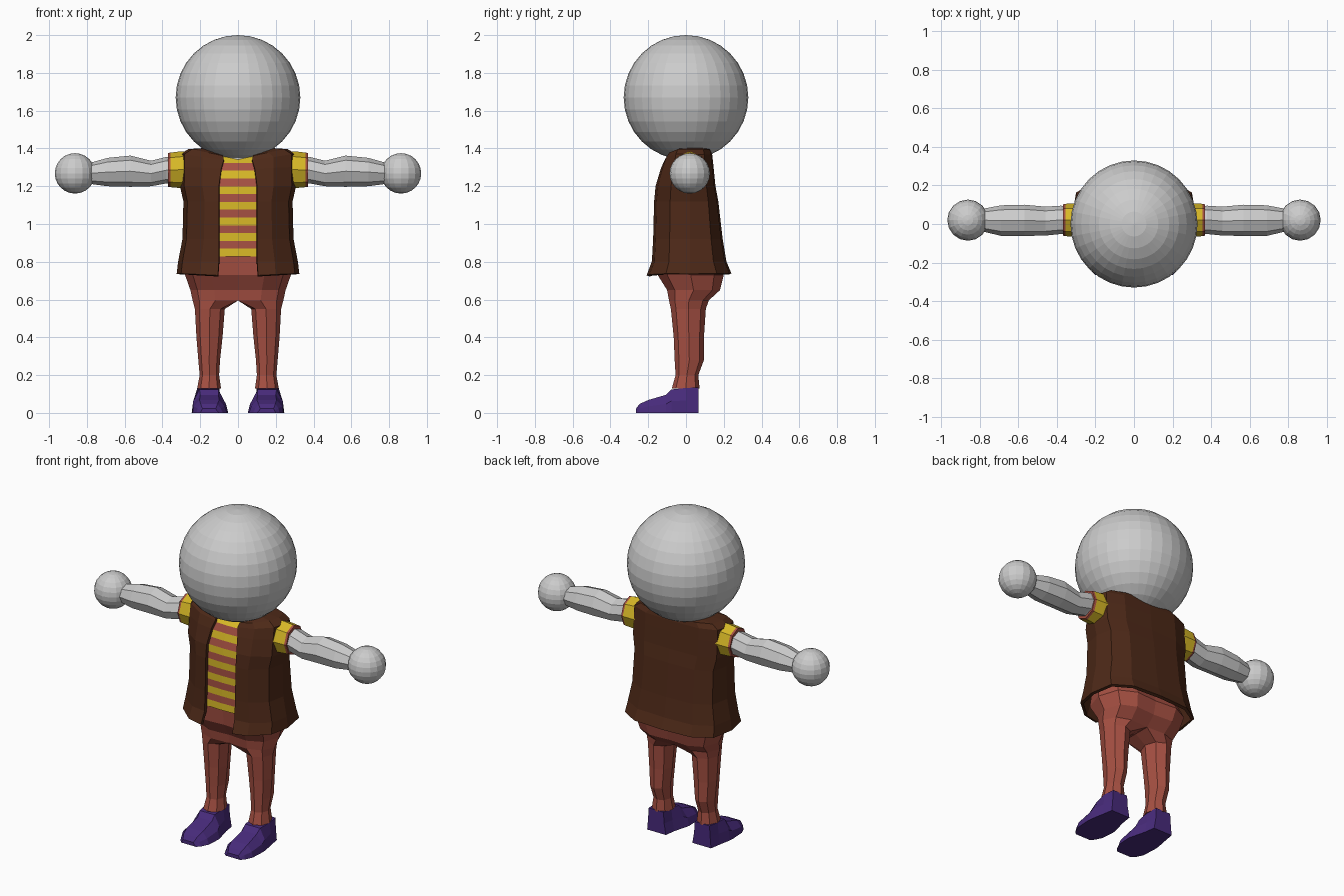
import bpy, bmesh, math
from mathutils import Matrix

if "Cube" in bpy.data.objects:
    bpy.data.objects.remove(bpy.data.objects["Cube"])


def material(name, r, g, b):
    m = bpy.data.materials.new(name)
    m.diffuse_color = (r, g, b, 1)
    m.use_nodes = True
    m.node_tree.nodes["Principled BSDF"].inputs["Base Color"].default_value = m.diffuse_color
    return m


BROWN = material("brown", 0.075, 0.022, 0.009)
RED = material("red", 0.38, 0.08, 0.055)
YELLOW = material("yellow", 0.68, 0.48, 0.02)
PURPLE = material("purple", 0.065, 0.024, 0.2)


def finish(name, bm, mats=(), mirror=False, thickness=0):
    bmesh.ops.recalc_face_normals(bm, faces=bm.faces)
    me = bpy.data.meshes.new(name)
    bm.to_mesh(me)
    bm.free()
    for m in mats:
        me.materials.append(m)
    ob = bpy.data.objects.new(name, me)
    bpy.context.collection.objects.link(ob)
    if mirror:
        ob.modifiers.new("mirror", 'MIRROR')
    if thickness:
        s = ob.modifiers.new("cloth", 'SOLIDIFY')
        s.thickness = thickness
        s.offset = 0
    return ob


def loft(name, rings, mats=(), closed=True, band=lambda i: 0, **kw):
    """Skin a list of point rings; closed rings get end caps."""
    bm = bmesh.new()
    vs = [[bm.verts.new(p) for p in r] for r in rings]
    n = len(rings[0])
    for i in range(len(vs) - 1):
        for j in range(n if closed else n - 1):
            k = (j + 1) % n
            f = bm.faces.new((vs[i][j], vs[i][k], vs[i + 1][k], vs[i + 1][j]))
            f.material_index = band(i)
    if closed:
        bm.faces.new(vs[0][::-1]).material_index = band(0)
        bm.faces.new(vs[-1]).material_index = band(len(vs) - 2)
    return finish(name, bm, mats, **kw)


def ball(name, loc, r, seg, rings, mirror=False):
    bm = bmesh.new()
    bmesh.ops.create_uvsphere(bm, u_segments=seg, v_segments=rings, radius=r,
                              matrix=Matrix.Translation(loc))
    return finish(name, bm, mirror=mirror)


ANG = [math.pi / 4 * k for k in range(8)]


def ring_x(x, z0, z1, y0, y1):
    """Eight-sided section across an arm."""
    return [(x, (y0 + y1) / 2 + (y1 - y0) / 2 * math.cos(a),
             (z0 + z1) / 2 + (z1 - z0) / 2 * math.sin(a)) for a in ANG]


# Head, hands and neck
ball("head", (0, 0, 1.67), 0.33, 32, 16)
ball("hand", (0.863, 0.02, 1.268), 0.107, 16, 12, mirror=True)
loft("neck", [[(r * math.cos(a), 0.02 + 0.7 * r * math.sin(a), z) for a in ANG]
              for z, r in ((1.30, 0.15), (1.365, 0.145), (1.42, 0.09))])

# Arms and short sleeves
loft("arm", [ring_x(*s) for s in (
    (0.28, 1.21, 1.36, -0.05, 0.09), (0.38, 1.215, 1.355, -0.052, 0.095),
    (0.46, 1.20, 1.335, -0.06, 0.09), (0.57, 1.197, 1.362, -0.062, 0.10),
    (0.69, 1.20, 1.35, -0.062, 0.097), (0.78, 1.212, 1.325, -0.04, 0.08))],
    mirror=True)
loft("sleeve", [ring_x(*s) for s in (
    (0.22, 1.19, 1.385, -0.065, 0.107), (0.30, 1.19, 1.385, -0.067, 0.107),
    (0.357, 1.195, 1.378, -0.063, 0.105), (0.37, 1.197, 1.376, -0.06, 0.102))],
    (YELLOW, RED), band=lambda i: int(i == 2), mirror=True)

# Vest: z, front z, opening half-width, half-width, front y, back y
VEST = ((0.735, 0.725, 0.105, 0.316, -0.20, 0.232),
        (0.80, 0.80, 0.10, 0.308, -0.172, 0.205),
        (0.92, 0.92, 0.10, 0.285, -0.165, 0.185),
        (1.12, 1.12, 0.10, 0.28, -0.16, 0.162),
        (1.20, 1.20, 0.10, 0.298, -0.152, 0.147),
        (1.30, 1.29, 0.088, 0.298, -0.125, 0.137),
        (1.365, 1.335, 0.075, 0.298, -0.105, 0.13),
        (1.388, 1.355, 0.08, 0.26, -0.09, 0.125),
        (1.395, 1.37, 0.11, 0.15, -0.05, 0.11))


def vest_ring(z, zf, xi, x, yf, yb):
    m = 0.02
    return [(xi, yf, zf), (max(0.62 * x, xi + 0.01), m + (yf - m) * 0.93, (z + zf) / 2),
            (0.93 * x, m + (yf - m) * 0.55, z), (x, m, z),
            (0.93 * x, m + (yb - m) * 0.65, z), (0.6 * x, m + (yb - m) * 0.95, z),
            (0, yb, z)]


loft("vest", [vest_ring(*v) for v in VEST], (BROWN,), closed=False,
     mirror=True, thickness=0.018)


# Striped shirt following the inside of the vest
def front_back(z):
    for a, b in zip(VEST, VEST[1:]):
        if a[1] <= z <= b[1]:
            t = (z - a[1]) / (b[1] - a[1])
            return [a[k] + (b[k] - a[k]) * t for k in (4, 5)]
    return VEST[-1][4:]


def shirt_ring(z):
    yf, yb = front_back(z)
    yf, yb = yf + 0.008, yb - 0.05
    half = [(0.115, yf + 0.004), (0.2, yf + 0.06), (0.2, yb - 0.04), (0.1, yb)]
    return [(0, yf, z)] + [(x, y, z) for x, y in half] + \
           [(-x, y, z) for x, y in reversed(half)]


loft("striped_shirt", [shirt_ring(0.828 + 0.0413 * i) for i in range(14)],
     (YELLOW, RED), band=lambda i: i % 2)


# Trousers: one half with a flat side at the centre above the crotch
def trouser_ring(z, x0, x1, y0, y1):
    cx, rx, cy, ry = (x0 + x1) / 2, (x1 - x0) / 2, (y0 + y1) / 2, (y1 - y0) / 2
    pts = []
    for a in ANG:
        c, s = math.cos(a), math.sin(a)
        if x0 == 0 and c < -0.5:
            c, s = -1, s * 1.33
        pts.append((cx + rx * c, cy + ry * s, z))
    return pts


loft("trousers", [trouser_ring(*s) for s in (
    (0.835, 0, 0.25, -0.157, 0.15), (0.73, 0, 0.28, -0.15, 0.2),
    (0.65, 0, 0.252, -0.10, 0.18), (0.595, 0, 0.24, -0.09, 0.12),
    (0.55, 0.07, 0.228, -0.08, 0.105), (0.40, 0.082, 0.22, -0.065, 0.095),
    (0.28, 0.095, 0.21, -0.06, 0.095), (0.20, 0.10, 0.203, -0.055, 0.065),
    (0.13, 0.09, 0.216, -0.075, 0.072))], (RED,), mirror=True)


# Shoes lofted from heel to toe
def shoe_ring(y, x0, x1, h, w):
    c = (x0 + x1) / 2 + 0.003
    return [(x0, y, 0), (x0 + 0.012, y, h * 0.5), (c - w, y, h),
            (c + w, y, h), (x1 - 0.006, y, h * 0.5), (x1, y, 0)]


loft("shoe", [shoe_ring(*s) for s in (
    (0.067, 0.09, 0.217, 0.135, 0.05), (0.0, 0.08, 0.228, 0.132, 0.058),
    (-0.078, 0.06, 0.243, 0.124, 0.05), (-0.105, 0.052, 0.245, 0.096, 0.048),
    (-0.20, 0.058, 0.24, 0.068, 0.052), (-0.245, 0.08, 0.22, 0.048, 0.045),
    (-0.265, 0.10, 0.2, 0.022, 0.035))], (PURPLE,), mirror=True)
